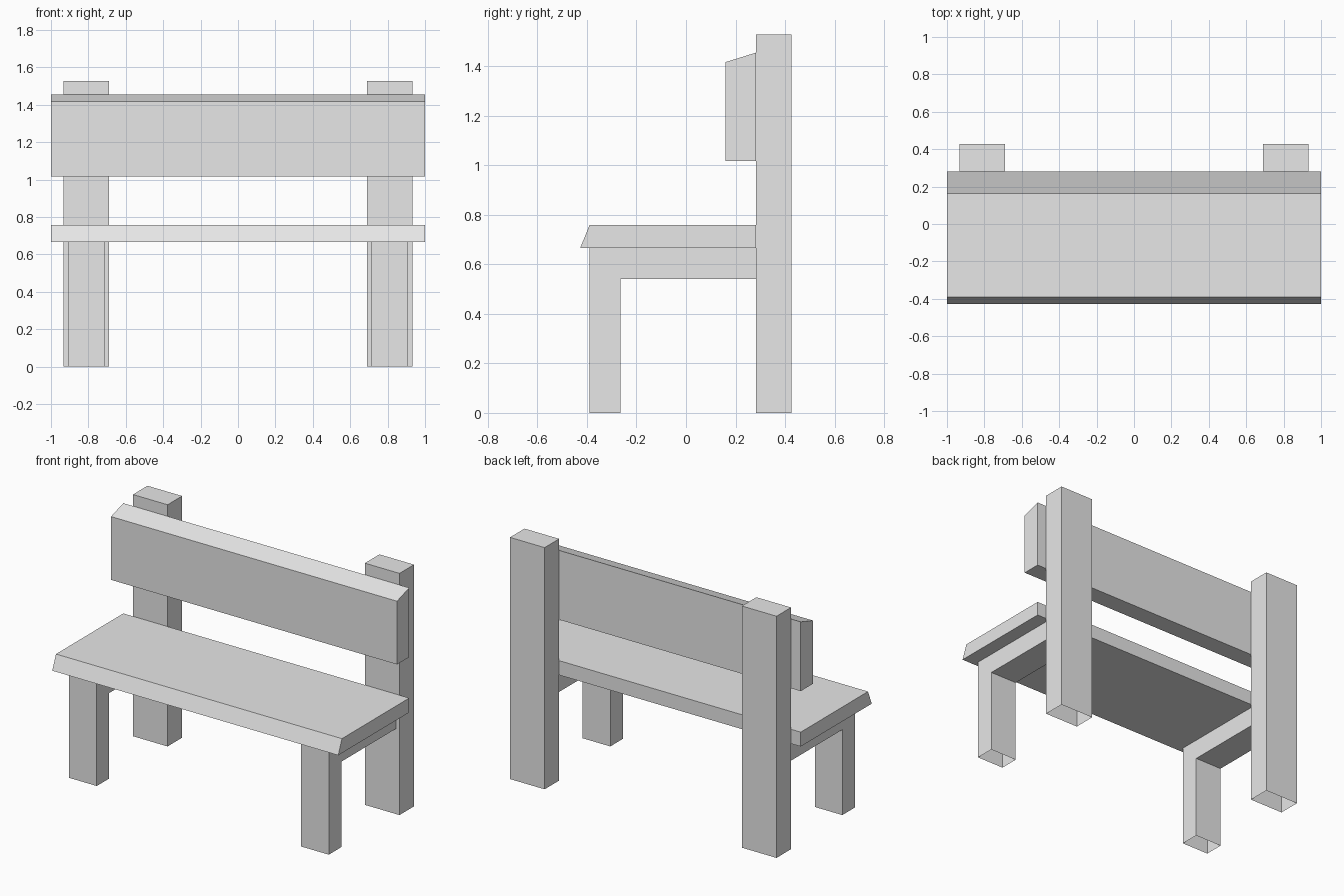
import bpy
import bmesh

cube = bpy.data.objects.get("Cube")
if cube:
    bpy.data.objects.remove(cube, do_unlink=True)

grey = bpy.data.materials.new("plain grey")
grey.use_nodes = True
colour = (0.8, 0.8, 0.8, 1)
grey.diffuse_color = colour
grey.node_tree.nodes["Principled BSDF"].inputs["Base Color"].default_value = colour


def extrude_profile(name, profile, x0, x1, open_bottom=False):
    """Extrude a side profile of (y, z) points along x."""
    bm = bmesh.new()
    face = bm.faces.new([bm.verts.new((x0, y, z)) for y, z in profile])
    out = bmesh.ops.extrude_face_region(bm, geom=[face], use_keep_orig=True)
    moved = [v for v in out["geom"] if isinstance(v, bmesh.types.BMVert)]
    bmesh.ops.translate(bm, verts=moved, vec=(x1 - x0, 0, 0))
    bmesh.ops.recalc_face_normals(bm, faces=bm.faces)
    if open_bottom:
        feet = [f for f in bm.faces if all(v.co.z < 0.001 for v in f.verts)]
        bmesh.ops.delete(bm, geom=feet, context='FACES')
    mesh = bpy.data.meshes.new(name)
    bm.to_mesh(mesh)
    bm.free()
    mesh.materials.append(grey)
    obj = bpy.data.objects.new(name, mesh)
    bpy.context.collection.objects.link(obj)
    return obj


# Seat plank with a sloped front edge
extrude_profile("seat", [(-0.427, 0.667), (0.282, 0.667), (0.282, 0.758), (-0.39, 0.758)], -1, 1)

# Backrest plank with a sloped top
extrude_profile("backrest", [(0.16, 1.017), (0.282, 1.017), (0.282, 1.455), (0.16, 1.417)], -1, 1)

# Hollow-footed back posts and front legs with their seat rails
post = [(0.282, 0), (0.427, 0), (0.427, 1.528), (0.282, 1.528)]
leg = [(-0.39, 0), (-0.265, 0), (-0.265, 0.54), (0.282, 0.54), (0.282, 0.667), (-0.39, 0.667)]
for side, s in (("left", 1), ("right", -1)):
    extrude_profile(side + "_back_post", post, s * 0.69, s * 0.932, True)
    extrude_profile(side + "_front_leg", leg, s * 0.715, s * 0.908, True)
